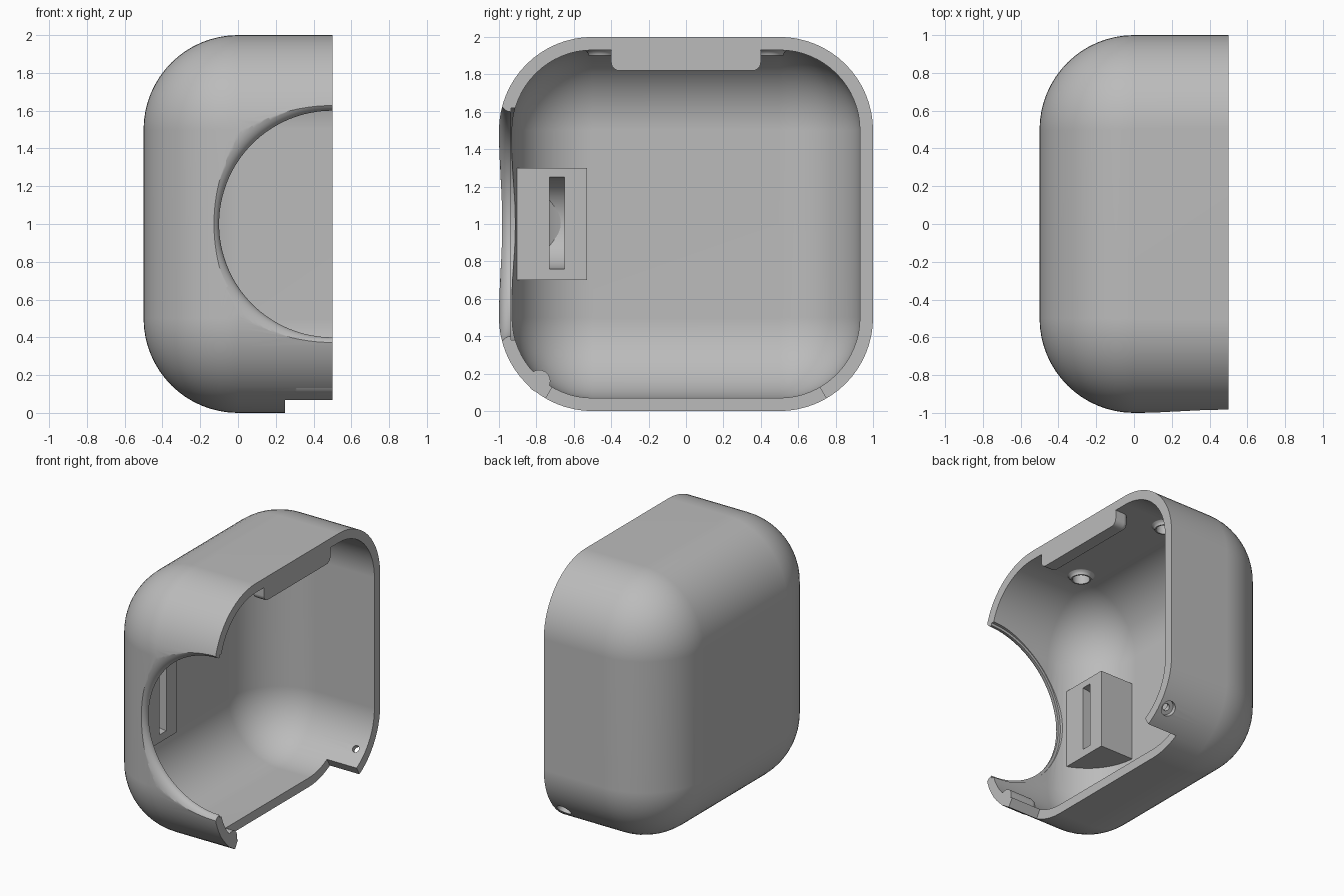
import bpy, bmesh, math
from mathutils import Matrix, Vector

if "Cube" in bpy.data.objects:
    bpy.data.objects.remove(bpy.data.objects["Cube"])

grey = bpy.data.materials.new("plain grey")
grey.use_nodes = True
grey.diffuse_color = (0.5, 0.5, 0.5, 1)
grey.node_tree.nodes["Principled BSDF"].inputs["Base Color"].default_value = (0.5, 0.5, 0.5, 1)


def to_object(bm, name):
    bmesh.ops.recalc_face_normals(bm, faces=bm.faces)
    mesh = bpy.data.meshes.new(name)
    bm.to_mesh(mesh)
    bm.free()
    mesh.materials.append(grey)
    obj = bpy.data.objects.new(name, mesh)
    bpy.context.collection.objects.link(obj)
    return obj


def box(name, low, high, radius=0, segments=16):
    low, high = Vector(low), Vector(high)
    bm = bmesh.new()
    bmesh.ops.create_cube(bm, size=1)
    for v in bm.verts:
        v.co = [a + (b - a) * (c + 0.5) for a, b, c in zip(low, high, v.co)]
    if radius:
        bmesh.ops.bevel(bm, geom=bm.edges[:], offset=radius, segments=segments,
                        profile=0.5, affect='EDGES')
        bmesh.ops.remove_doubles(bm, verts=bm.verts, dist=1e-4)
    return to_object(bm, name)


def lathe(name, profile, origin, axis, steps=48):
    """Solid of revolution; profile holds (radius, distance along axis)."""
    turn = Vector(axis).to_track_quat('Z', 'Y').to_matrix().to_4x4()
    place = Matrix.Translation(origin) @ turn
    bm = bmesh.new()
    rings = []
    for r, h in profile:
        angles = [math.tau * i / steps for i in range(steps)]
        rings.append([bm.verts.new(place @ Vector((r * math.cos(a), r * math.sin(a), h)))
                      for a in angles])
    for a, b in zip(rings, rings[1:]):
        for i in range(steps):
            j = (i + 1) % steps
            bm.faces.new((a[i], a[j], b[j], b[i]))
    bm.faces.new(rings[0])
    bm.faces.new(rings[-1])
    return to_object(bm, name)


def prism(name, outline, x0, x1):
    """Solid with a (y, z) outline running along x."""
    bm = bmesh.new()
    face = bm.faces.new([bm.verts.new((x0, y, z)) for y, z in outline])
    made = bmesh.ops.extrude_face_region(bm, geom=[face])["geom"]
    bmesh.ops.translate(bm, vec=(x1 - x0, 0, 0),
                        verts=[v for v in made if isinstance(v, bmesh.types.BMVert)])
    return to_object(bm, name)


def combine(target, other, operation, keep=False):
    mod = target.modifiers.new("combine", 'BOOLEAN')
    mod.operation, mod.object, mod.solver = operation, other, 'EXACT'
    bpy.context.view_layer.objects.active = target
    bpy.ops.object.modifier_apply(modifier=mod.name)
    if not keep:
        bpy.data.objects.remove(other)


def finish(obj):
    bpy.ops.object.select_all(action='DESELECT')
    obj.select_set(True)
    bpy.context.view_layer.objects.active = obj
    bpy.ops.object.shade_smooth_by_angle(angle=math.radians(32))
    mod = obj.modifiers.new("even shading", 'WEIGHTED_NORMAL')
    mod.keep_sharp = True


WALL, R = 0.07, 0.5

# Hollow rounded housing, still closed at +x
shell = box("housing_shell", (-0.5, -1, 0), (1.5, 1, 2), R)
cavity = box("cavity", (-0.5 + WALL, -1 + WALL, WALL), (1.5 - WALL, 1 - WALL, 2 - WALL), R - WALL)
combine(shell, cavity, 'DIFFERENCE')

# Latch pad under the top rim
pad = box("latch_pad", (0.38, -0.4, 1.82), (0.62, 0.4, 1.97), 0.045, 6)
combine(shell, pad, 'UNION')

# Raised rings with blind pockets in the ceiling
for y in (-0.45, 0.45):
    flare = [(0.07 + 0.07 * (1 - math.cos(t)), 0.04 * math.sin(t))
             for t in (math.pi / 2 * i / 6 for i in range(7))]
    ring = lathe("ceiling_ring", flare + [(0.14, 0.05)], (0.1, y, 1.9), (0, 0, 1))
    combine(shell, ring, 'UNION')
    pocket = lathe("pocket", [(0.06, -0.05), (0.06, 0.07)], (0.1, y, 1.9), (0, 0, 1))
    combine(shell, pocket, 'DIFFERENCE')

# Rounded catch inside the lower front corner
dome = [(0.06 * math.sin(t), -0.06 * math.cos(t)) for t in (0.2, 0.5, 0.8, 1.1, 1.57)]
catch = lathe("catch", dome + [(0.06, 0.3)], (0.31, -0.785, 0.16), (1, 0, 0), 24)
combine(shell, catch, 'UNION')

# Round front opening: flared outside, shallow step inside
flare = [(0.6 + 0.09 * (1 - math.cos(t)), -0.94 - 0.06 * math.sin(t))
         for t in (math.pi / 2 * i / 8 for i in range(8, -1, -1))]
profile = [(0.69, -1.1)] + flare + [(0.6, -0.935), (0.62, -0.935), (0.62, -0.8)]
opening = lathe("opening", profile, (0.5, 0, 1), (0, 1, 0), 128)
combine(shell, opening, 'DIFFERENCE')

# Notch in the bottom edge with ends square to the wall
notch = prism("notch", [(-0.5, 0.5), (0.5, 0.5), (0.8, -0.02), (-0.8, -0.02)], 0.25, 1.7)
combine(shell, notch, 'DIFFERENCE')

# Counterbored screw hole in the lower back corner
angle = math.radians(48)
out = Vector((0, math.sin(angle), -math.cos(angle)))
screw = lathe("screw_hole", [(0.026, 0.35), (0.026, 0.465), (0.055, 0.465), (0.055, 0.6)],
              Vector((0.42, 0.5, 0.5)), out, 32)
combine(shell, screw, 'DIFFERENCE')

# Open the +x side
combine(shell, box("side_cut", (0.5, -2, -1), (3, 2, 3)), 'DIFFERENCE')
finish(shell)

# Slotted block in the front corner, trimmed to the wall
block = box("slotted_block", (-0.49, -0.905, 0.7), (-0.15, -0.53, 1.3))
trim = box("trim", (-0.47, -0.97, 0.03), (1.47, 0.97, 1.97), R - 0.03)
combine(block, trim, 'INTERSECT')
disc = lathe("disc_slot", [(0.245, -0.73), (0.245, -0.65)], (-0.15, 0, 1.005), (0, 1, 0), 64)
combine(block, disc, 'DIFFERENCE')
finish(block)
